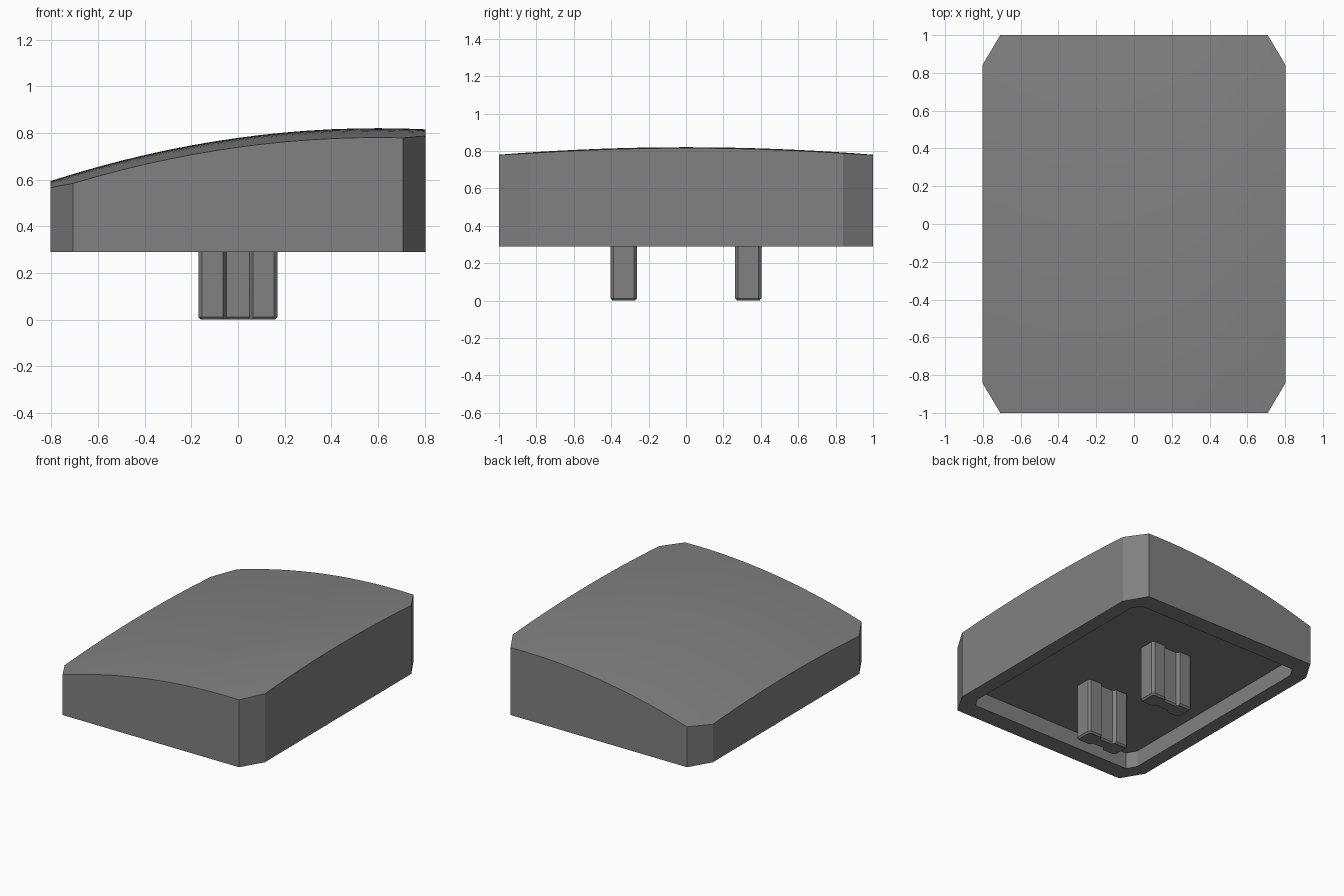
import bpy, bmesh, math

if "Cube" in bpy.data.objects:
    bpy.data.objects.remove(bpy.data.objects["Cube"])

RIM_Z, CEILING_Z = 0.29, 0.41
HX, HY = 0.803, 1.00     # outer half sizes
CX, CY = 0.708, 0.84     # where the corner cuts begin

plastic = bpy.data.materials.new("dark_grey_plastic")
plastic.diffuse_color = (0.22, 0.22, 0.22, 1)
plastic.use_nodes = True
plastic.node_tree.nodes["Principled BSDF"].inputs["Base Color"].default_value = plastic.diffuse_color


def top_z(x, y):
    """Gently domed, sloping top surface."""
    return 0.82 - 0.115 * (x - 0.6) ** 2 - 0.04 * y ** 2


def remap(v, cut, half, new_cut, new_half):
    """Move an outline coordinate to the matching inner-wall position."""
    a = abs(v)
    r = a * new_cut / cut if a <= cut else new_cut + (a - cut) / (half - cut) * (new_half - new_cut)
    return math.copysign(r, v)


def finish(bm, name):
    bmesh.ops.recalc_face_normals(bm, faces=bm.faces)
    me = bpy.data.meshes.new(name)
    bm.to_mesh(me)
    bm.free()
    me.materials.append(plastic)
    ob = bpy.data.objects.new(name, me)
    bpy.context.collection.objects.link(ob)
    bpy.ops.object.select_all(action='DESELECT')
    ob.select_set(True)
    bpy.context.view_layer.objects.active = ob
    bpy.ops.object.shade_smooth_by_angle(angle=math.radians(20))
    return ob


def extrude_loop(bm, edges):
    geom = bmesh.ops.extrude_edge_only(bm, edges=edges)["geom"]
    return ([g for g in geom if isinstance(g, bmesh.types.BMVert)],
            [g for g in geom if isinstance(g, bmesh.types.BMEdge)])


# Cap shell: domed top grid with cut corners
bm = bmesh.new()
bmesh.ops.create_grid(bm, x_segments=16, y_segments=20, size=1)
for v in bm.verts:
    v.co.x *= HX
    v.co.y *= HY
for sx in (-1, 1):
    for sy in (-1, 1):
        bmesh.ops.bisect_plane(bm, geom=bm.verts[:] + bm.edges[:] + bm.faces[:],
                               plane_co=(sx * CX, sy * HY, 0),
                               plane_no=(sx * (HY - CY), sy * (HX - CX), 0),
                               clear_outer=True)
for v in bm.verts:
    v.co.z = top_z(v.co.x, v.co.y)

# Outer walls, bottom rim, inner walls and ceiling
loop = [e for e in bm.edges if e.is_boundary]
verts, loop = extrude_loop(bm, loop)
for v in verts:
    v.co.z = RIM_Z
verts, loop = extrude_loop(bm, loop)
for v in verts:
    v.co.x = remap(v.co.x, CX, HX, 0.66, 0.70)
    v.co.y = remap(v.co.y, CY, HY, 0.80, 0.87)
verts, loop = extrude_loop(bm, loop)
for v in verts:
    v.co.z = CEILING_Z
bmesh.ops.edgeloop_fill(bm, edges=loop)
finish(bm, "cap_shell")

# Mounting posts: waisted cross-section with a small bevel at the tip
quarter = [(0.17, 0.055), (0.155, 0.07), (0.065, 0.07), (0.05, 0.047)]
half = quarter + [(-x, y) for x, y in reversed(quarter)]
section = half + [(-x, -y) for x, y in half]
for name, cy in (("front_post", -0.333), ("back_post", 0.333)):
    bm = bmesh.new()
    rings = []
    for z, inset in ((0.0, 0.01), (0.012, 0.0), (CEILING_Z + 0.01, 0.0)):
        rings.append([bm.verts.new((x * (1 - inset / 0.17),
                                    cy + y - math.copysign(inset, y), z)) for x, y in section])
    n = len(section)
    for a, b in zip(rings, rings[1:]):
        for i in range(n):
            j = (i + 1) % n
            bm.faces.new((a[i], a[j], b[j], b[i]))
    bm.faces.new(rings[0])
    bm.faces.new(rings[-1])
    finish(bm, name)
